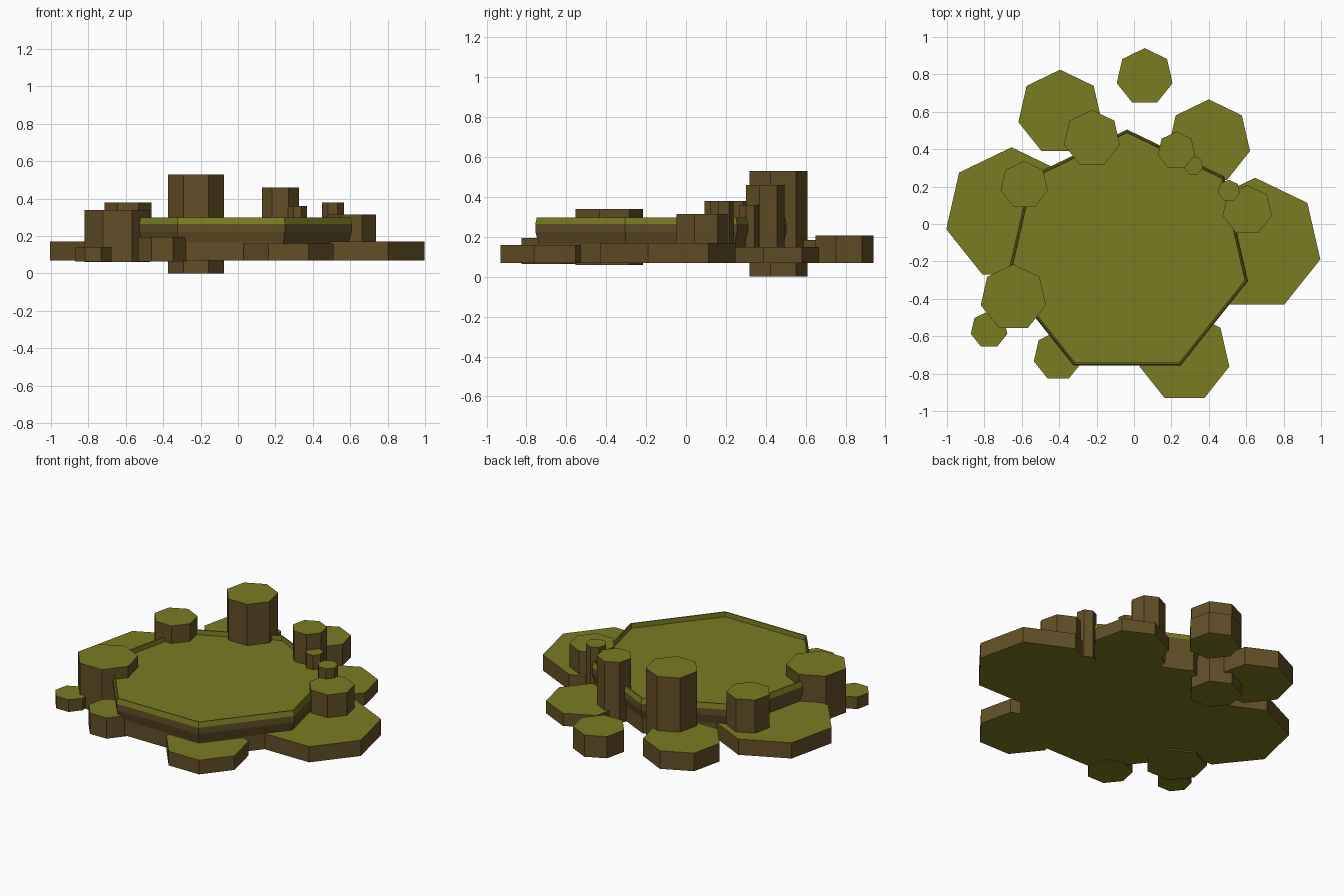
import bpy, bmesh, math

if "Cube" in bpy.data.objects:
    bpy.data.objects.remove(bpy.data.objects["Cube"])


def material(name, rgb):
    m = bpy.data.materials.new(name)
    m.diffuse_color = (*rgb, 1)
    m.use_nodes = True
    m.node_tree.nodes["Principled BSDF"].inputs["Base Color"].default_value = m.diffuse_color
    return m


MOSS = material("moss_green", (0.195, 0.2, 0.016))
EARTH = material("earth_brown", (0.125, 0.078, 0.020))


def lathe7(name, cx, cy, profile, brown_bands):
    """Seven-sided solid from (radius, z) rings; listed bands are brown."""
    bm = bmesh.new()
    rings = []
    for r, z in profile:
        rings.append([bm.verts.new((cx + r * math.cos(math.pi / 2 + k * math.tau / 7),
                                    cy + r * math.sin(math.pi / 2 + k * math.tau / 7), z))
                      for k in range(7)])
    bm.faces.new(rings[0][::-1])
    bm.faces.new(rings[-1])
    for i, (a, b) in enumerate(zip(rings, rings[1:])):
        for k in range(7):
            n = (k + 1) % 7
            f = bm.faces.new((a[k], a[n], b[n], b[k]))
            f.material_index = 1 if i in brown_bands else 0
    me = bpy.data.meshes.new(name)
    bm.to_mesh(me)
    bm.free()
    me.materials.append(MOSS)
    me.materials.append(EARTH)
    ob = bpy.data.objects.new(name, me)
    bpy.context.collection.objects.link(ob)


# Main plateau: slightly waisted sides, green sloped rim, shallow sunken top
lathe7("main_plateau", -0.037, -0.158,
       [(0.645, 0.07), (0.645, 0.165), (0.663, 0.225), (0.663, 0.265),
        (0.655, 0.298), (0.648, 0.298), (0.646, 0.268)], {0, 1, 2})

# Surrounding slabs and columns: name, x, y, radius, bottom, top
for name, x, y, r, z0, z1 in [
    ("left_slab", -0.655, 0.052, 0.358, 0.07, 0.17),
    ("right_slab", 0.648, -0.110, 0.357, 0.07, 0.17),
    ("back_left_slab", -0.395, 0.596, 0.229, 0.07, 0.185),
    ("back_right_slab", 0.40, 0.440, 0.226, 0.07, 0.15),
    ("back_step", 0.057, 0.787, 0.153, 0.07, 0.208),
    ("front_slab", 0.27, -0.708, 0.246, 0.07, 0.16),
    ("front_left_step", -0.405, -0.704, 0.134, 0.063, 0.195),
    ("outer_left_step", -0.775, -0.565, 0.100, 0.065, 0.142),
    ("left_block", -0.645, -0.394, 0.179, 0.06, 0.34),
    ("tall_column", -0.225, 0.457, 0.153, 0.0, 0.53),
    ("back_right_column", 0.227, 0.392, 0.102, 0.07, 0.46),
    ("back_right_post", 0.318, 0.312, 0.052, 0.07, 0.36),
    ("right_column", 0.605, 0.073, 0.135, 0.07, 0.315),
    ("right_post", 0.507, 0.177, 0.060, 0.07, 0.38),
    ("left_column", -0.587, 0.208, 0.129, 0.07, 0.38),
]:
    lathe7(name, x, y, [(r, z0), (r, z1)], {0})
